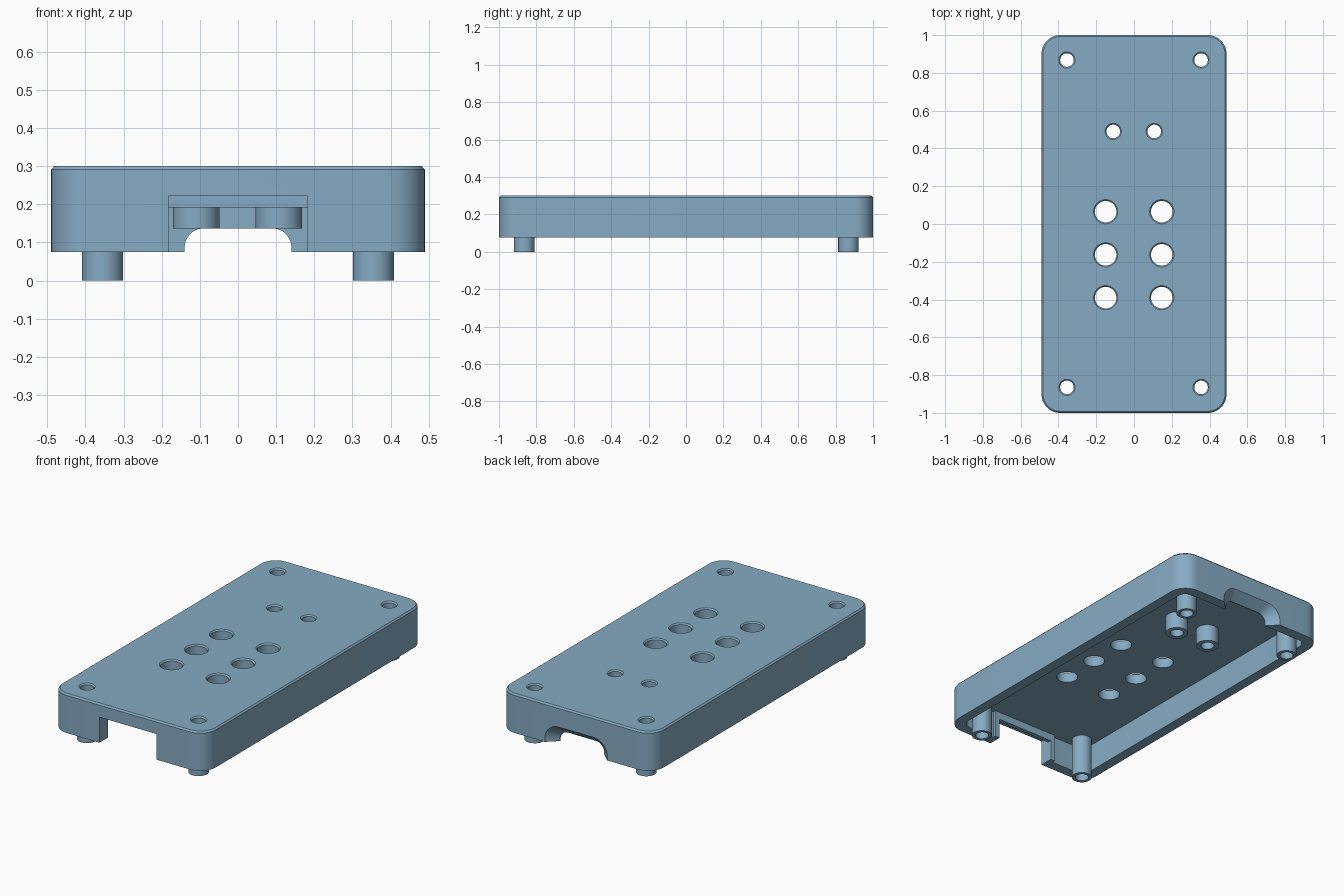
import bpy, bmesh, math
from mathutils import Vector

if "Cube" in bpy.data.objects:
    bpy.data.objects.remove(bpy.data.objects["Cube"])

blue = bpy.data.materials.new("steel_blue")
blue.diffuse_color = (0.24, 0.41, 0.55, 1)
blue.use_nodes = True
blue.node_tree.nodes["Principled BSDF"].inputs["Base Color"].default_value = blue.diffuse_color


def loft(name, rings):
    """Closed solid through rings holding equal numbers of points."""
    bm = bmesh.new()
    loops = [[bm.verts.new(p) for p in ring] for ring in rings]
    n = len(loops[0])
    for a, b in zip(loops, loops[1:]):
        for i in range(n):
            j = (i + 1) % n
            bm.faces.new((a[i], a[j], b[j], b[i]))
    bm.faces.new(loops[0][::-1])
    bm.faces.new(loops[-1])
    bmesh.ops.recalc_face_normals(bm, faces=bm.faces)
    mesh = bpy.data.meshes.new(name)
    bm.to_mesh(mesh)
    bm.free()
    ob = bpy.data.objects.new(name, mesh)
    mesh.materials.append(blue)
    bpy.context.collection.objects.link(ob)
    return ob


def rounded_rect(hx, hy, r, z, seg=12):
    pts = []
    for k, (sx, sy) in enumerate([(1, 1), (-1, 1), (-1, -1), (1, -1)]):
        for i in range(seg + 1):
            a = math.pi / 2 * (k + i / seg)
            pts.append((sx * (hx - r) + r * math.cos(a),
                        sy * (hy - r) + r * math.sin(a), z))
    return pts


def circle(x, y, r, z, n=48):
    return [(x + r * math.cos(2 * math.pi * i / n),
             y + r * math.sin(2 * math.pi * i / n), z) for i in range(n)]


def arch(w, top, r, y, seg=12):
    """Round-shouldered opening, running below the rim."""
    pts = [(w, y, 0.03)]
    for cx, start in ((w - r, 0), (r - w, math.pi / 2)):
        for i in range(seg + 1):
            a = start + math.pi / 2 * i / seg
            pts.append((cx + r * math.cos(a), y, top - r + r * math.sin(a)))
    return pts + [(-w, y, 0.03)]


def box(name, x, y0, y1, z0, z1):
    return loft(name, [[(-x, y0, z), (x, y0, z), (x, y1, z), (-x, y1, z)]
                       for z in (z0, z1)])


def combine(target, tool, operation):
    mod = target.modifiers.new("combine", 'BOOLEAN')
    mod.operation = operation
    mod.solver = 'EXACT'
    mod.object = tool
    bpy.context.view_layer.objects.active = target
    bpy.ops.object.modifier_apply(modifier=mod.name)
    bpy.data.objects.remove(tool)


RIM, CEILING, TOP = 0.075, 0.235, 0.30

# Hollow cover with a chamfered top edge
cover = loft("cover", [rounded_rect(0.49, 1.0, 0.10, RIM),
                       rounded_rect(0.49, 1.0, 0.10, TOP - 0.009),
                       rounded_rect(0.482, 0.992, 0.092, TOP)])
combine(cover, loft("cavity", [rounded_rect(0.43, 0.94, 0.05, 0.0),
                               rounded_rect(0.43, 0.94, 0.05, CEILING)]), 'DIFFERENCE')

# Frame behind the front opening
combine(cover, box("front_frame", 0.21, -0.95, -0.922, RIM, CEILING + 0.01), 'UNION')

# Corner posts and short inner bosses
corners = [(x, y) for x in (-0.355, 0.355) for y in (-0.865, 0.868)]
bosses = [(-0.11, 0.49), (0.107, 0.49)]
for spots, r, bottom in ((corners, 0.054, 0.0), (bosses, 0.061, 0.137)):
    for x, y in spots:
        combine(cover, loft("post", [circle(x, y, r, bottom),
                                     circle(x, y, r, CEILING + 0.02)]), 'UNION')

# Front opening: tall outer pocket, lower passage through the frame
combine(cover, box("front_pocket", 0.182, -1.1, -0.945, 0.03, 0.222), 'DIFFERENCE')
combine(cover, box("front_passage", 0.182, -1.05, -0.90, 0.02, 0.192), 'DIFFERENCE')

# Flared cable opening at the back
combine(cover, loft("back_opening", [arch(0.14, 0.137, 0.05, 0.90),
                                     arch(0.14, 0.137, 0.05, 0.945),
                                     arch(0.20, 0.185, 0.09, 1.001),
                                     arch(0.20, 0.185, 0.09, 1.10)]), 'DIFFERENCE')

# Through holes with a slight chamfer at the top
buttons = [(x, y) for x in (-0.15, 0.147) for y in (0.065, -0.163, -0.39)]
for spots, r in ((corners + bosses, 0.036), (buttons, 0.057)):
    for x, y in spots:
        combine(cover, loft("drill", [circle(x, y, r, -0.05),
                                      circle(x, y, r, TOP - 0.007),
                                      circle(x, y, r + 0.007, TOP),
                                      circle(x, y, r + 0.007, TOP + 0.05)]), 'DIFFERENCE')

# Smooth round walls, crisp edges
bpy.ops.object.select_all(action='DESELECT')
cover.select_set(True)
bpy.context.view_layer.objects.active = cover
bpy.ops.object.shade_smooth_by_angle(angle=math.radians(30))
